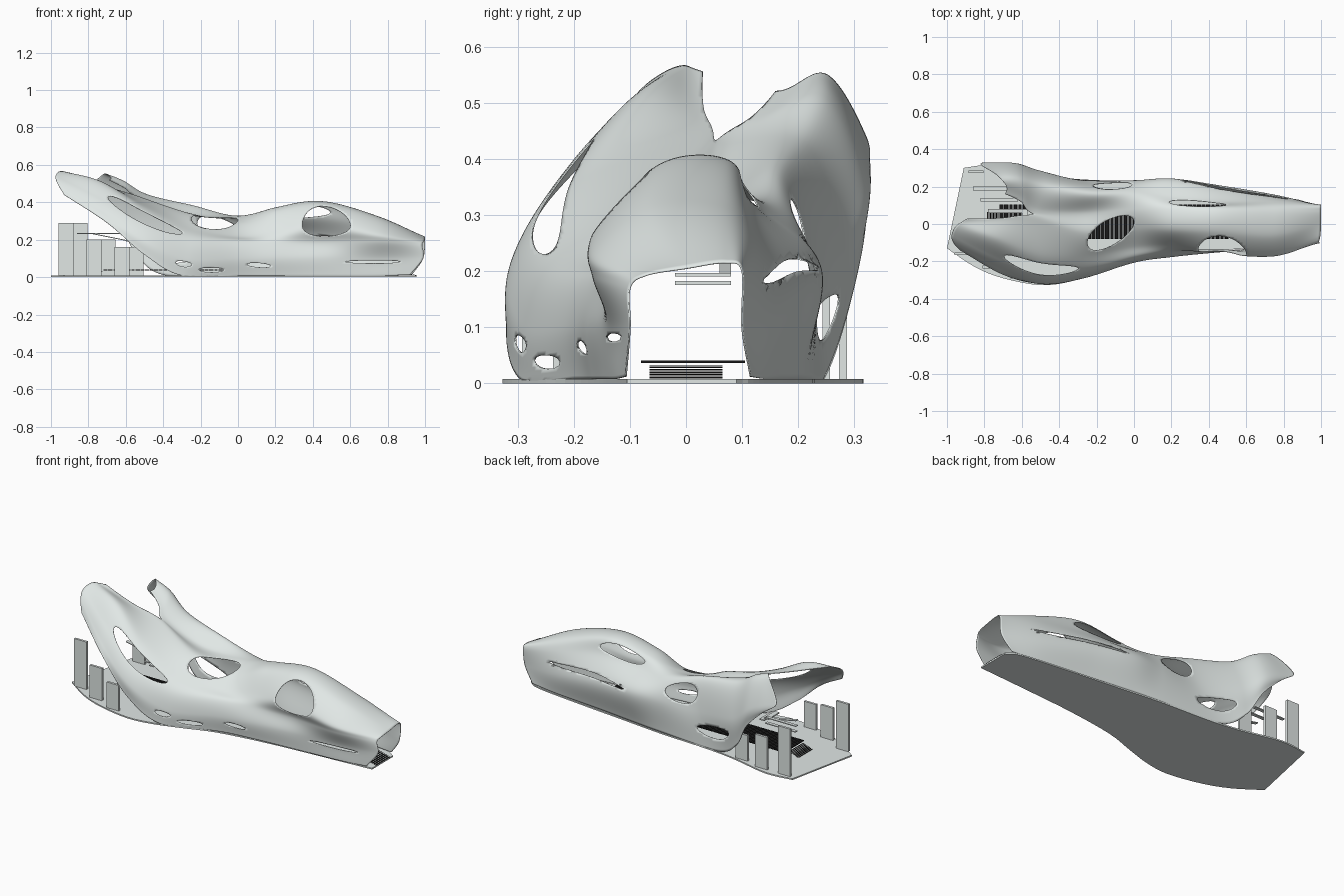
import bpy, bmesh, math
from mathutils import Vector

if "Cube" in bpy.data.objects:
    bpy.data.objects.remove(bpy.data.objects["Cube"])

pale = bpy.data.materials.new("pale grey")
pale.diffuse_color = (0.75, 0.80, 0.785, 1)
pale.use_nodes = True
pale.node_tree.nodes["Principled BSDF"].inputs["Base Color"].default_value = pale.diffuse_color
black = bpy.data.materials.new("black")
black.diffuse_color = (0.01, 0.01, 0.01, 1)
black.use_nodes = True
black.node_tree.nodes["Principled BSDF"].inputs["Base Color"].default_value = black.diffuse_color


def finish(bm, name, smooth=False, mat=pale):
    me = bpy.data.meshes.new(name)
    bmesh.ops.recalc_face_normals(bm, faces=bm.faces)
    bm.to_mesh(me)
    bm.free()
    ob = bpy.data.objects.new(name, me)
    bpy.context.collection.objects.link(ob)
    me.materials.append(mat)
    if smooth:
        bpy.ops.object.select_all(action='DESELECT')
        ob.select_set(True)
        bpy.context.view_layer.objects.active = ob
        bpy.ops.object.shade_smooth_by_angle(angle=math.radians(45))
    return ob


def add_box(bm, lo, hi, slope=0.0):
    # slope lifts the +x end
    v = [bm.verts.new((x, y, z + (slope if x == hi[0] else 0)))
         for x in (lo[0], hi[0]) for y in (lo[1], hi[1]) for z in (lo[2], hi[2])]
    for f in ((0, 1, 3, 2), (4, 6, 7, 5), (0, 4, 5, 1), (2, 3, 7, 6), (0, 2, 6, 4), (1, 5, 7, 3)):
        bm.faces.new([v[i] for i in f])


def catmull(p, u):
    i = max(0, min(int(u), len(p) - 2))
    f = u - i
    b, c = p[i], p[i + 1]
    a = p[i - 1] if i > 0 else b * 2 - c
    d = p[i + 2] if i + 2 < len(p) else c * 2 - b
    return 0.5 * (2 * b + (c - a) * f + (2 * a - 5 * b + 4 * c - d) * f * f
                  + (3 * b - a - 3 * c + d) * f ** 3)


# shell rails, each running from the wing tips (left) to the tunnel mouth (right)
X = (0, .2, .45, .75)


def rail(wing, mid, end):
    mid = [(x, *yz) for x, yz in zip(X, mid)]
    return [Vector(p) for p in (*wing, *mid, end)]


front_foot = rail([(-.93, -.14, .44), (-.7, -.27, .29), (-.5, -.318, .12), (-.3, -.295, .008)],
                  [(-.195, .008), (-.165, .008), (-.145, .008), (-.125, .008)], (.92, -.107, .012))
front_belly = rail([(-.965, -.1, .5), (-.72, -.24, .34), (-.5, -.315, .2), (-.27, -.287, .1)],
                   [(-.205, .1), (-.175, .1), (-.15, .1), (-.13, .1)], (.99, -.1, .1))
front_crease = rail([(-.975, -.06, .54), (-.74, -.18, .42), (-.5, -.265, .29), (-.25, -.25, .2)],
                    [(-.18, .185), (-.15, .18), (-.135, .185), (-.165, .19)], (.985, -.1, .17))
front_shoulder = rail([(-.95, -.01, .565), (-.74, -.08, .51), (-.5, -.17, .37), (-.25, -.17, .265)],
                      [(-.12, .22), (-.12, .24), (-.155, .28), (-.16, .24)], (.995, -.07, .193))
front_ridge = rail([(-.89, .03, .555), (-.72, .025, .49), (-.54, .02, .43), (-.25, -.05, .335)],
                   [(-.02, .29), (-.03, .355), (-.045, .39), (-.06, .315)], (1, 0, .205))
back_ridge = rail([(-.69, .16, .52), (-.6, .125, .475), (-.52, .075, .425), (-.27, .06, .335)],
                  [(.08, .325), (.08, .365), (.075, .395), (.065, .315)], (1, .07, .215))
back_shoulder = rail([(-.72, .25, .55), (-.62, .245, .51), (-.48, .21, .43), (-.23, .17, .375)],
                     [(.17, .31), (.14, .305), (.12, .31), (.12, .255)], (1, .1, .2))
back_belly = rail([(-.82, .32, .44), (-.64, .32, .36), (-.5, .28, .25), (-.25, .225, .2)],
                  [(.23, .2), (.24, .2), (.205, .18), (.155, .13)], (.99, .1, .1))
back_foot = rail([(-.75, .325, .38), (-.62, .315, .25), (-.53, .28, .1), (-.38, .245, .008)],
                 [(.22, .008), (.2, .008), (.17, .008), (.14, .008)], (.93, .115, .012))
rails = [front_foot, front_belly, front_crease, front_shoulder, front_ridge,
         back_ridge, back_shoulder, back_belly, back_foot]


def surface(s, t):
    p = catmull([catmull(r, s) for r in rails], t)
    p.z = max(p.z, .006)
    return p


# openings: centre s, centre t, radius s, radius t, tilt
holes = [(0, 4.5, 1.98, .5, 0),        # gap between the wings
         (2, 2.3, .8, .38, 0),         # front wing oval
         (3.5, 3.95, .5, .65, .7),     # roof opening
         (6.05, 3.1, .45, .75, 0),     # hood window, front
         (5.55, 5.6, .6, .35, 0),      # hood window, back
         (2.95, .65, .17, .15, .2), (3.5, .4, .22, .13, -.2), (4.55, .6, .33, .12, -.15),
         (6.95, .8, .55, .08, 0),      # front slits
         (6.2, 6.75, 1.05, .08, -.2),  # back slit
         (3.5, 6.55, .45, .33, 0), (2.75, 7.5, .5, .17, 0)]


def local(h, s, t):
    return (s - h[0]) / h[2], (t - h[1] - h[4] * (s - h[0])) / h[3]


NS, NT = 20, 16
cols, rows = 8 * NS, 8 * NT
bm = bmesh.new()
par, grid = {}, []
for i in range(cols + 1):
    line = []
    for j in range(rows + 1):
        v = bm.verts.new((0, 0, 0))
        par[v] = (i / NS, j / NT)
        line.append(v)
    grid.append(line)
touched = {}
for i in range(cols):
    for j in range(rows):
        quad = [grid[i][j], grid[i + 1][j], grid[i + 1][j + 1], grid[i][j + 1]]
        s, t = (i + .5) / NS, (j + .5) / NT
        hit = next((h for h in holes if math.hypot(*local(h, s, t)) < 1), None)
        if hit:
            for v in quad:
                touched[v] = hit
        else:
            bm.faces.new(quad)
# pull the rims of the openings onto clean ovals
for v, (s, t) in par.items():
    h = touched.get(v)
    if h and v.link_faces:
        a, b = local(h, s, t)
        k = math.hypot(a, b) or 1
        if s > 0:
            s = h[0] + a / k * h[2]
        t = h[1] + h[4] * (s - h[0]) + b / k * h[3]
    v.co = surface(min(max(s, 0), 8), min(max(t, 0), 8))
bmesh.ops.delete(bm, geom=[v for v in bm.verts if not v.link_faces], context='VERTS')
shell = finish(bm, "shell", True)
m = shell.modifiers.new("thickness", 'SOLIDIFY')
m.thickness = .003
m.offset = 0

# base slab
front = [(-1, -.13), (-.85, -.23), (-.7, -.29), (-.5, -.327), (-.35, -.31), (-.2, -.265),
         (0, -.2), (.3, -.155), (.6, -.13), (.955, -.105)]
back = [(.955, .09), (.88, .13), (.6, .165), (.3, .195), (0, .225), (-.3, .24), (-.5, .265),
        (-.7, .31), (-.8, .315), (-.91, .3)]
bm = bmesh.new()
outline = []
for side in (front, back):
    pts = [Vector(p) for p in side]
    outline += [catmull(pts, k / 4) for k in range(4 * (len(pts) - 1) + 1)]
face = bm.faces.new([bm.verts.new((p.x, p.y, 0)) for p in outline])
ext = bmesh.ops.extrude_face_region(bm, geom=[face])
for v in ext['geom']:
    if isinstance(v, bmesh.types.BMVert):
        v.co.z = .008
finish(bm, "base_slab")

# upright slabs along both sides of the open end
bm = bmesh.new()
for k, h in enumerate((.29, .2, .16)):
    for x, y in ((-.92 + .15 * k, (-.16, -.23, -.285)[k]), (-.845 + .15 * k, (.28, .28, .25)[k])):
        add_box(bm, (x - .04, y - .007, .008), (x + .04, y + .007, h))
finish(bm, "upright_slabs")

# slatted deck and entrance steps
bm = bmesh.new()
for k in range(205):
    x = -.72 + k * .006
    add_box(bm, (x, -.08, .036), (x + .005, .105, .041))
finish(bm, "slatted_deck", mat=black)
bm = bmesh.new()
for k in range(8):
    x, z = .87 + k * .011, .032 - k * .003
    add_box(bm, (x, -.065, z - .002), (x + .008, .065, z))
    add_box(bm, (-.73 - k * .008, -.065, z - .002), (-.724 - k * .008, .065, z))
finish(bm, "entrance_steps", mat=black)

# zigzag walkway between the wings
bm = bmesh.new()
for k in range(3):
    x0, y = -.86 + .04 * k, .19 - .06 * k
    add_box(bm, (x0, y - .01, .23), (x0 + .2, y + .01, .235), -.04 if k == 2 else 0)
add_box(bm, (-.6, -.02, .19), (-.57, .08, .197))
add_box(bm, (-.57, -.02, .175), (-.54, .08, .182))
finish(bm, "zigzag_walkway")
